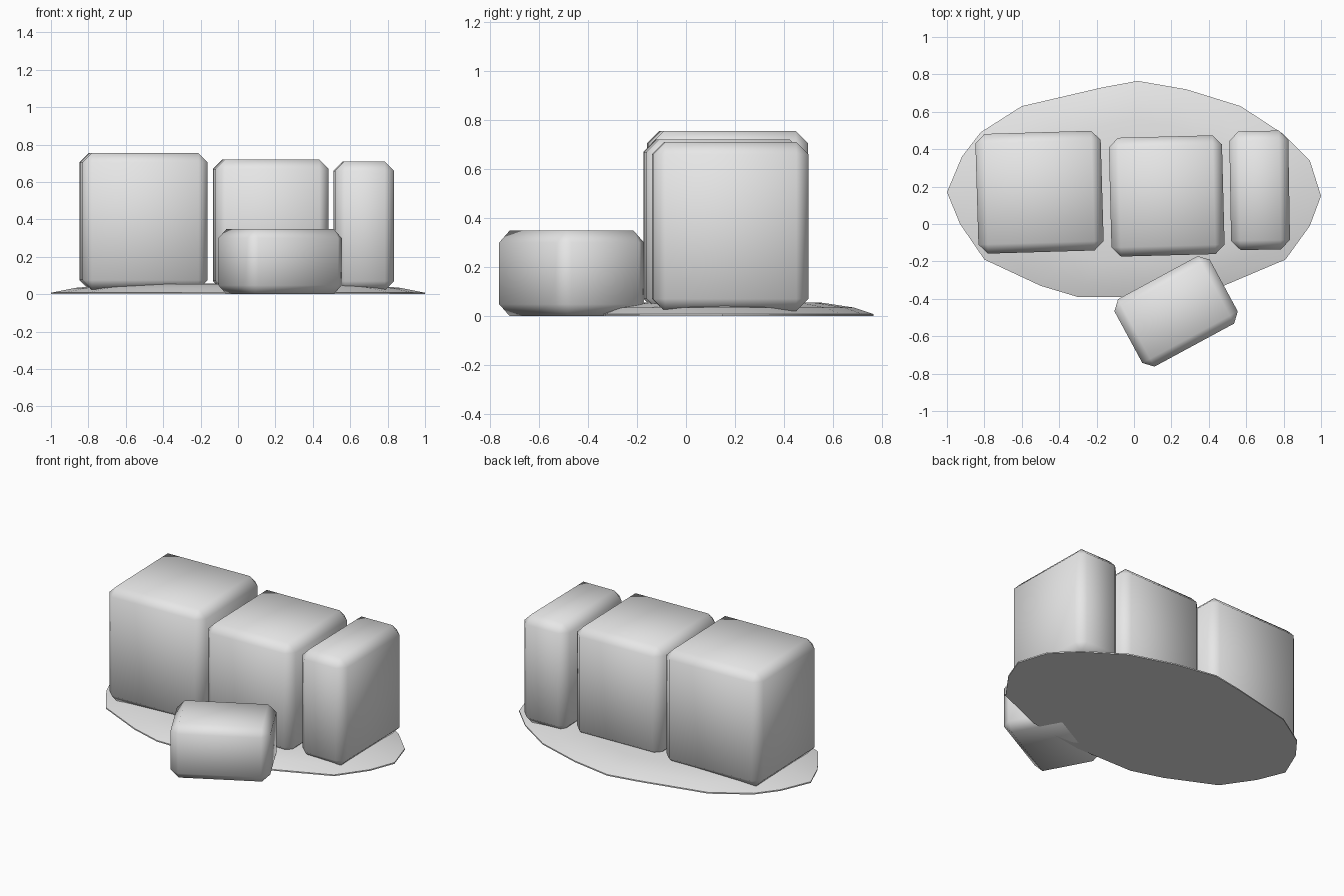
import bpy, bmesh, math

cube = bpy.data.objects.get("Cube")
if cube:
    bpy.data.objects.remove(cube, do_unlink=True)

grey = bpy.data.materials.new("pale_grey")
grey.use_nodes = True
grey.diffuse_color = (0.8, 0.8, 0.8, 1)
grey.node_tree.nodes["Principled BSDF"].inputs["Base Color"].default_value = (0.8, 0.8, 0.8, 1)


def add_object(name, bm):
    bmesh.ops.recalc_face_normals(bm, faces=bm.faces[:])
    mesh = bpy.data.meshes.new(name)
    bm.to_mesh(mesh)
    bm.free()
    mesh.materials.append(grey)
    obj = bpy.data.objects.new(name, mesh)
    bpy.context.collection.objects.link(obj)
    for poly in mesh.polygons:
        poly.use_smooth = True
    return obj


def block(name, centre, size, bottom, top, turn, bevel=0.05):
    """Chamfered box, turned about the vertical axis."""
    bm = bmesh.new()
    bmesh.ops.create_cube(bm, size=1)
    bmesh.ops.scale(bm, vec=(size[0], size[1], top - bottom), verts=bm.verts[:])
    bmesh.ops.bevel(bm, geom=bm.edges[:], offset=bevel, segments=1,
                    affect='EDGES', clamp_overlap=True)
    obj = add_object(name, bm)
    obj.location = (centre[0], centre[1], (bottom + top) / 2)
    obj.rotation_euler.z = math.radians(turn)


# Row of upright blocks and the loose one in front
block("wide_block", (-0.505, 0.17), (0.67, 0.64), 0.025, 0.755, 1.7)
block("middle_block", (0.175, 0.15), (0.605, 0.635), 0.02, 0.72, 1.5)
block("narrow_block", (0.672, 0.18), (0.315, 0.635), 0.02, 0.71, 1)
block("fallen_block", (0.225, -0.467), (0.58, 0.41), 0.0, 0.348, 28.4, 0.048)

# Low mound of ground: an irregular outline stepped inwards to a flat crown
outline = [(-1, 0.17), (-0.92, 0.36), (-0.82, 0.49), (-0.6, 0.63), (-0.17, 0.73),
           (0.02, 0.765), (0.28, 0.72), (0.57, 0.63), (0.8, 0.48), (0.94, 0.34),
           (1, 0.15), (0.94, -0.01), (0.81, -0.19), (0.48, -0.33), (0.1, -0.39),
           (-0.3, -0.39), (-0.5, -0.33), (-0.8, -0.19), (-0.93, 0)]
bm = bmesh.new()
rings = []
for scale, height in ((1, 0), (1, 0.008), (0.87, 0.034), (0.65, 0.054), (0.3, 0.058)):
    rings.append([bm.verts.new((x * scale, 0.17 + (y - 0.17) * scale, height))
                  for x, y in outline])
count = len(outline)
for low, high in zip(rings, rings[1:]):
    for i in range(count):
        j = (i + 1) % count
        bm.faces.new((low[i], low[j], high[j], high[i]))
bm.faces.new(rings[0])
bm.faces.new(rings[-1])
mound = add_object("ground_mound", bm)
bpy.ops.object.select_all(action='DESELECT')
mound.select_set(True)
bpy.context.view_layer.objects.active = mound
bpy.ops.object.shade_smooth_by_angle(angle=math.radians(30))
